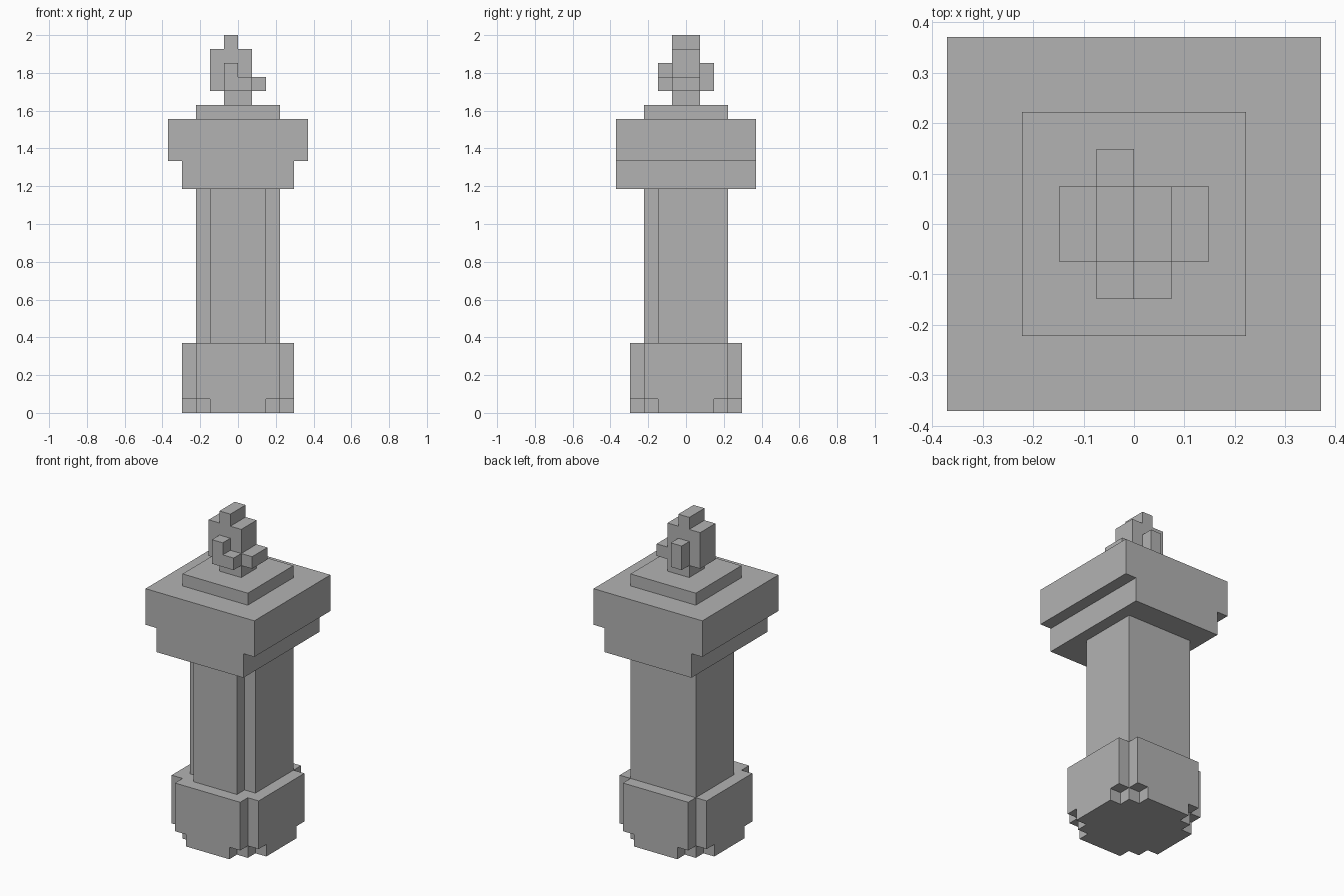
import bpy
import bmesh

cube = bpy.data.objects.get("Cube")
if cube:
    bpy.data.objects.remove(cube, do_unlink=True)

U = 2 / 27  # one block of the grid

stone = bpy.data.materials.new("grey stone")
stone.use_nodes = True
GREY = (0.45, 0.45, 0.45, 1)
stone.diffuse_color = GREY
stone.node_tree.nodes["Principled BSDF"].inputs["Base Color"].default_value = GREY


def prism(name, outline, low, high, axis="z"):
    """Extrude an outline, in blocks, along z (outline x, y) or y (outline x, z)."""
    def place(a, b, c):
        return (a * U, b * U, c * U) if axis == "z" else (a * U, c * U, b * U)
    bm = bmesh.new()
    face = bm.faces.new([bm.verts.new(place(a, b, low)) for a, b in outline])
    grown = bmesh.ops.extrude_face_region(bm, geom=[face])["geom"]
    shift = place(0, 0, high - low)
    bmesh.ops.translate(bm, vec=shift,
                        verts=[g for g in grown if isinstance(g, bmesh.types.BMVert)])
    bmesh.ops.recalc_face_normals(bm, faces=bm.faces)
    mesh = bpy.data.meshes.new(name)
    bm.to_mesh(mesh)
    bm.free()
    mesh.materials.append(stone)
    obj = bpy.data.objects.new(name, mesh)
    bpy.context.collection.objects.link(obj)
    return obj


def rect(x0, x1, y0, y1):
    return [(x0, y0), (x1, y0), (x1, y1), (x0, y1)]


def four_corners(corner):
    """Turn the points of one corner round the centre into a full outline."""
    points = []
    for turn in range(4):
        points += corner
        corner = [(-y, x) for x, y in corner]
    return points


# Base: stepped corners, cut back further at the foot
prism("base_foot", four_corners([(4, 2), (3, 2), (3, 3), (2, 3), (2, 4)]), 0, 1)
prism("base_block", four_corners([(4, 3), (3, 3), (3, 4)]), 1, 5)

# Shaft: only the two front corners are notched
prism("shaft", [(-2, -3), (2, -3), (2, -2), (3, -2), (3, 3),
                (-3, 3), (-3, -2), (-2, -2)], 5, 16)

# Capital: inset below on the left and right only
prism("capital", [(-4, 16), (4, 16), (4, 18), (5, 18), (5, 21),
                  (-5, 21), (-5, 18), (-4, 18)], -5, 5, axis="y")
prism("top_plate", rect(-3, 3, -3, 3), 21, 22)

# Flame: stepped silhouette with small tongues front and back
prism("flame_core", [(-1, 22), (1, 22), (1, 23), (2, 23), (2, 24), (1, 24), (1, 26),
                     (0, 26), (0, 27), (-1, 27), (-1, 26), (-2, 26), (-2, 23),
                     (-1, 23)], -1, 1, axis="y")
prism("flame_front_tongue", [(-1, 23), (1, 23), (1, 24), (0, 24), (0, 25), (-1, 25)],
      -2, -1, axis="y")
prism("flame_back_tongue", rect(-1, 0, 23, 25), 1, 2, axis="y")
